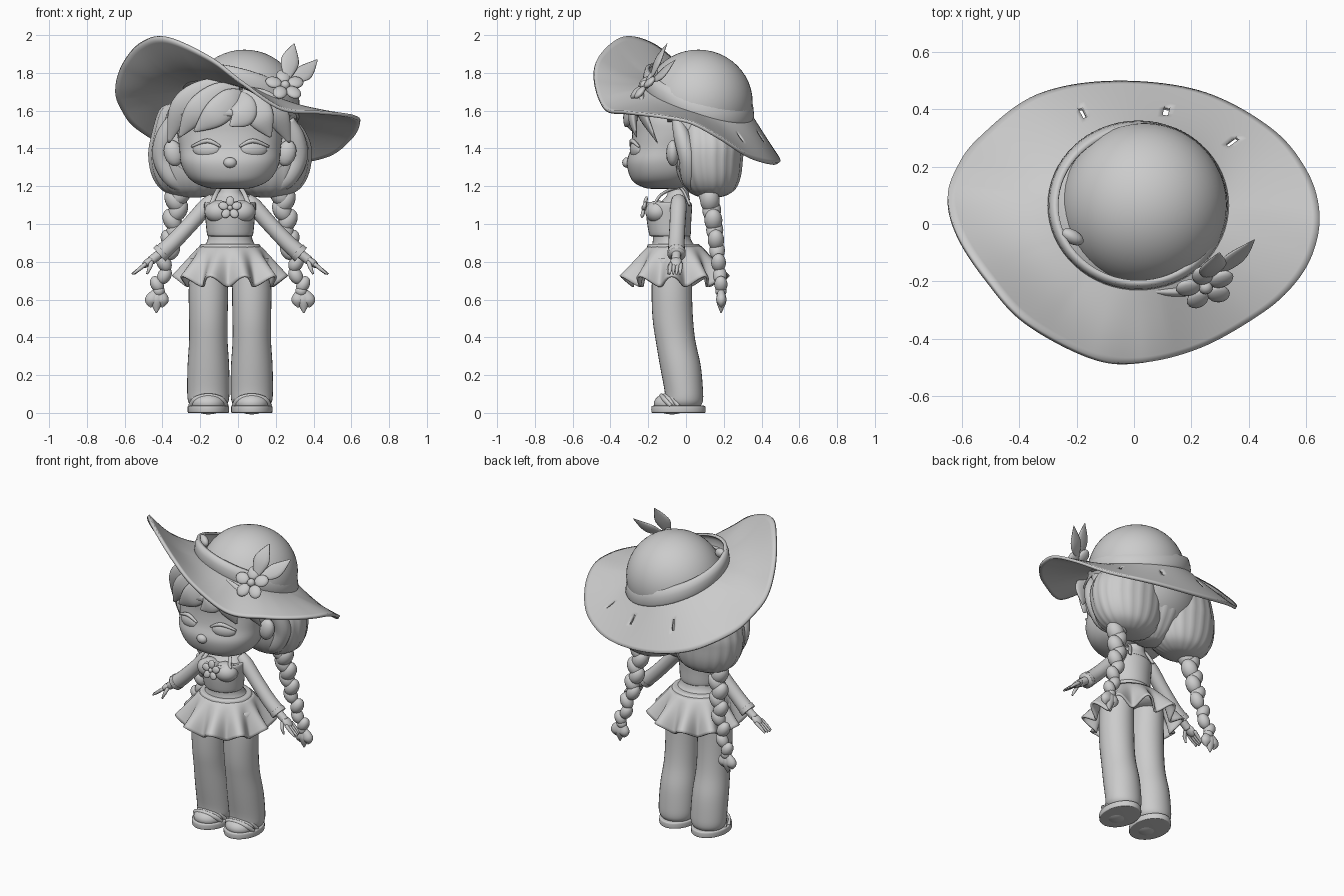
import bpy, bmesh, math
from math import sin, cos, pi, tau
from mathutils import Vector, Matrix, Euler

if "Cube" in bpy.data.objects:
    bpy.data.objects.remove(bpy.data.objects["Cube"])

clay = bpy.data.materials.new("plain_grey")
clay.use_nodes = True
clay.diffuse_color = (0.6, 0.6, 0.6, 1)
clay.node_tree.nodes["Principled BSDF"].inputs["Base Color"].default_value = (0.6, 0.6, 0.6, 1)
BODY_X = -0.042   # the figure stands slightly off the hat's centre


def finish(name, bm, dx=BODY_X, thick=0):
    bmesh.ops.recalc_face_normals(bm, faces=bm.faces)
    me = bpy.data.meshes.new(name)
    bm.to_mesh(me)
    bm.free()
    me.materials.append(clay)
    ob = bpy.data.objects.new(name, me)
    bpy.context.collection.objects.link(ob)
    ob.location.x = dx
    for p in me.polygons:
        p.use_smooth = True
    if thick:
        mod = ob.modifiers.new("thickness", "SOLIDIFY")
        mod.thickness = thick
        mod.offset = 0
    return ob


def ball(name, loc, rad, rot=(0, 0, 0), dx=BODY_X, keep=None, seg=32):
    bm = bmesh.new()
    bmesh.ops.create_uvsphere(bm, u_segments=seg, v_segments=seg // 2, radius=1)
    bm.transform(Matrix.LocRotScale(Vector(loc), Euler(rot), Vector(rad)))
    if keep:
        cut = [f for f in bm.faces if not keep(f.calc_center_median())]
        bmesh.ops.delete(bm, geom=cut, context="FACES")
    return finish(name, bm, dx, 0.02 if keep else 0)


def smooth(pts, steps=6, closed=False):
    """Catmull-Rom resampling of tuples of any length."""
    n, out = len(pts), []
    get = lambda i: Vector(pts[i % n] if closed else pts[max(0, min(n - 1, i))])
    for i in range(n if closed else n - 1):
        a, b, c, d = (get(i + k) for k in (-1, 0, 1, 2))
        for s in range(steps):
            t = s / steps
            out.append(0.5 * (2 * b + (c - a) * t + (2 * a - 5 * b + 4 * c - d) * t * t
                              + (3 * b - a - 3 * c + d) * t ** 3))
    return out if closed else out + [get(n - 1)]


def skin(name, rings, dx=BODY_X, caps=True, thick=0, holes=()):
    bm = bmesh.new()
    vs = [[bm.verts.new(p) for p in r] for r in rings]
    n = len(rings[0])
    for i in range(len(vs) - 1):
        for j in range(n):
            if (i, j) not in holes:
                k = (j + 1) % n
                bm.faces.new((vs[i][j], vs[i][k], vs[i + 1][k], vs[i + 1][j]))
    if caps:
        bm.faces.new(vs[0])
        bm.faces.new(vs[-1])
    return finish(name, bm, dx, thick)


def loft(name, sections, x=0, n=32, ridges=0, square=1.0):
    """Level oval sections given as (z, y, half width, half depth); square < 1 fills the corners."""
    power = lambda c: math.copysign(abs(c) ** square, c)
    rings = []
    for z, y, a, b in smooth(sections, 4):
        ring = []
        for j in range(n):
            k = 1 + (.03 * abs(sin(ridges * pi * j / n)) if ridges else 0)
            ring.append((x + a * k * power(cos(tau * j / n)), y + b * k * power(sin(tau * j / n)), z))
        rings.append(ring)
    return skin(name, rings)


def tube(name, pts, dx=BODY_X, flat=1.0, ref=(0, 1, 0), n=12, steps=6):
    """Tube through (x, y, z, radius); flat squashes it along ref."""
    path = [Vector(p) for p in smooth([tuple(p[:3]) for p in pts], steps)]
    radii = [r[0] for r in smooth([(p[3], 0) for p in pts], steps)]
    rings = []
    for i, p in enumerate(path):
        t = (path[min(i + 1, len(path) - 1)] - path[max(i - 1, 0)]).normalized()
        u = t.cross(Vector(ref)).normalized()
        v = u.cross(t)
        r = max(radii[i], 0.002)
        rings.append([p + u * r * cos(tau * j / n) + v * r * flat * sin(tau * j / n) for j in range(n)])
    return skin(name, rings, dx)


def flower(name, c, size, tilt, dx):
    m = Matrix.Translation(c) @ Euler(tilt).to_matrix().to_4x4()
    for k in range(5):
        a = tau * k / 5 + pi / 2
        ob = ball(f"{name}_petal_{k}", (0.6 * size * cos(a), 0.6 * size * sin(a), 0),
                  (0.42 * size, 0.36 * size, 0.17 * size), (0, 0, a), 0, seg=16)
        ob.data.transform(m)
        ob.location.x = dx
    ball(name + "_centre", c, (0.24 * size,) * 3, dx=dx, seg=16)


# Hat brim: sweeping rim joined to the tilted crown base
rim = [(-.65, .085, 1.71), (-.618, .19, 1.61), (-.54, .295, 1.51), (-.345, .442, 1.40), (-.08, .492, 1.335),
       (.23, .458, 1.32), (.475, .33, 1.36), (.602, .18, 1.455), (.646, .03, 1.535), (.62, -.11, 1.565),
       (.545, -.225, 1.58), (.43, -.32, 1.59), (.23, -.43, 1.61), (.02, -.485, 1.75), (-.15, -.465, 1.88),
       (-.38, -.34, 1.985), (-.52, -.185, 1.955), (-.615, -.04, 1.84)]
edge = smooth(rim, 14, True)


def base(a, k=1.0, up=0.0):
    x, y = .015 + .31 * k * cos(a), .065 + .29 * k * sin(a)
    return Vector((x, y, 1.65 - .25 * x - .3 * (y - .08) + up))


rows = 14
feet = [base(math.atan2(p.y - .065, p.x - .015), .95) for p in edge]
brim = []
for i in range(rows + 1):
    t = i / rows
    ring = []
    for f, e in zip(feet, edge):
        sag = .035 * max(0, min(1, (e.z - f.z + .05) / .25))
        ring.append(f.lerp(e, t) - Vector((0, 0, sag * sin(pi * t))))
    brim.append(ring)
holes = set()
for x, y in ((-.18, .38), (.1, .38), (.335, .29)):
    i, j = min(((i, j) for i in range(rows) for j in range(len(edge))),
               key=lambda q: math.hypot(brim[q[0]][q[1]].x - x, brim[q[0]][q[1]].y - y))
    holes |= {(i - 1, j), (i, j), (i + 1, j)}
skin("hat_brim", brim, 0, False, .018, holes)

# Hat crown, band and knot
ball("hat_crown", (.035, .065, 1.645), (.28, .278, .268), dx=0, seg=48,
     keep=lambda c: c.z > 1.57 - .25 * c.x - .3 * (c.y - .08))
band = [[base(tau * j / 64, k, h) for j in range(64)]
        for k, h in ((.96, -.02), (1.0, .01), (.985, .05), (.955, .085), (.9, .09))]
skin("hat_band", band, 0, False, .012)
ball("band_knot", (-.215, -.045, 1.82), (.045, .025, .03), (0, .3, -.5), 0, seg=16)

# Hat flower and leaves
flower("hat_flower", (.25, -.22, 1.735), .105, (.85, 0, .25), 0)
facing = (.3, -.8, .5)
tube("hat_leaf_tall", [(.26, -.19, 1.76, .01), (.275, -.15, 1.86, .05), (.297, -.10, 1.955, .003)], 0, .25, facing)
tube("hat_leaf_side", [(.28, -.18, 1.76, .01), (.35, -.12, 1.80, .045), (.42, -.055, 1.87, .003)], 0, .25, facing)

# Head and face
loft("head", [(1.186, -.12, .06, .06), (1.192, -.12, .12, .10), (1.22, -.12, .19, .155), (1.265, -.115, .235, .187),
              (1.33, -.11, .262, .203), (1.40, -.095, .268, .198), (1.48, -.07, .28, .215), (1.56, -.06, .28, .225),
              (1.64, -.05, .24, .2), (1.70, -.04, .13, .1)], n=64, square=.88)
ball("nose", (0, -.312, 1.325), (.035, .026, .028), seg=16)
for s, side in ((1, "left"), (-1, "right")):
    ball(side + "_ear", (s * .3, -.07, 1.375), (.05, .035, .07), (0, s * .25, 0), seg=16)
    ball(side + "_eye", (s * .125, -.262, 1.395), (.075, .03, .045), (0, 0, s * .3), seg=24)
    tube(side + "_eyelid", [(s * .05, -.292, 1.41, .006), (s * .12, -.285, 1.44, .012),
                            (s * .205, -.25, 1.41, .006)])

# Hair cap, back hair and gathered lobes
ball("hair_cap", (0, 0, 1.49), (.345, .33, .285), seg=64, keep=lambda c: c.z > 1.57 or c.y > -.04)
loft("back_hair", [(1.17, .1, .06, .06), (1.22, .1, .13, .12), (1.35, .11, .2, .18), (1.5, .11, .2, .18),
                   (1.56, .08, .16, .15)], n=80, ridges=20)
for s, side, top in ((1, "left", 1.52), (-1, "right", 1.60)):
    loft(side + "_hair_lobe", [(1.14, .13, .03, .03), (1.15, .13, .10, .08), (1.185, .13, .165, .13),
                               (1.25, .125, .208, .162), (1.34, .12, .228, .178), (1.43, .12, .222, .182),
                               (top, .11, .175, .16), (top + .04, .09, .11, .10)], s * .2, 80, 20)
    tube(side + "_side_lock", [(s * .31, -.05, 1.55, .03), (s * .345, -.02, 1.46, .05), (s * .355, .01, 1.35, .055),
                               (s * .30, .02, 1.24, .05), (s * .23, .04, 1.17, .01)], flat=.9)


# Fringe strands lying on the forehead, given in x and z
def fringe_point(x, z, r):
    k = 1 - (x / .365) ** 2 - ((z - 1.49) / .31) ** 2
    return (x, -.325 * math.sqrt(max(k, .04)), z, r)


strands = [((.04, 1.72), (-.12, 1.70), (-.255, 1.61), (-.325, 1.43)),
           ((.05, 1.71), (-.06, 1.68), (-.18, 1.59), (-.27, 1.46)),
           ((.06, 1.69), (.0, 1.65), (-.09, 1.57), (-.19, 1.49)),
           ((.05, 1.69), (.07, 1.63), (.06, 1.57), (.0, 1.52)),
           ((.06, 1.69), (.13, 1.63), (.17, 1.55), (.215, 1.46)),
           ((.06, 1.70), (.17, 1.645), (.25, 1.57), (.315, 1.43))]
for k, st in enumerate(strands):
    tube(f"fringe_{k}", [fringe_point(x, z, r) for (x, z), r in zip(st, (.03, .068, .066, .006))], flat=.35, n=20)

# Braids: alternating slanted plaits and a tuft
for s, side in ((1, "left"), (-1, "right")):
    path = smooth([(.275, .12, 1.16), (.295, .145, 1.02), (.32, .165, .86), (.375, .185, .68)], 3)
    for k, p in enumerate(path):
        r = .066 - .0026 * k
        w = 1 if k % 2 else -1
        ball(f"{side}_plait_{k}", (s * (p.x + w * .012), p.y, p.z), (r * .8, r * .82, r * 1.1),
             (0, s * w * .5, 0), seg=20)
    ball(side + "_braid_tie", (s * .377, .185, .645), (.032, .03, .03), seg=16)
    for w in (-1, 0, 1):
        tube(f"{side}_tuft_{w + 1}", [(s * .378, .185, .65, .02), (s * (.388 + w * .028), .187, .595, .036),
                                      (s * (.39 + w * .03), .185, .528 + .03 * abs(w), .003)], flat=.75)

# Torso, top and straps
loft("torso", [(.80, -.06, .16, .13), (.86, -.06, .15, .125), (.92, -.075, .118, .1), (1.0, -.08, .118, .1),
               (1.08, -.075, .125, .09), (1.13, -.05, .10, .07), (1.17, -.04, .06, .055), (1.27, -.04, .06, .055)])
loft("bandeau_top", [(.935, -.085, .11, .1), (.945, -.085, .122, .11), (1.02, -.09, .13, .118),
                     (1.09, -.09, .137, .122), (1.115, -.09, .133, .115), (1.11, -.085, .115, .1)])
for s, side in ((1, "left"), (-1, "right")):
    ball(side + "_bust", (s * .06, -.15, 1.065), (.075, .065, .06))
    tube(side + "_strap", [(s * .10, -.17, 1.1, .013), (s * .075, -.125, 1.16, .012), (s * .055, -.03, 1.19, .012),
                           (s * .09, .02, 1.1, .012)], flat=.6)
flower("top_flower", (0, -.222, 1.085), .062, (1.35, 0, 0), BODY_X)

# Belt and ruffled skirt
loft("belt", [(.855, -.06, .15, .13), (.86, -.06, .168, .147), (.89, -.065, .158, .138), (.895, -.065, .14, .12)])
skirt = []
for i in range(13):
    t = i / 12
    ring = []
    for j in range(144):
        a = tau * j / 144
        wave = cos(10 * a + .5) * t ** 1.4
        rx, ry = .155 + .115 * t ** .8 + .034 * wave, .135 + .125 * t ** .8 + .037 * wave
        ring.append((rx * cos(a), -.06 + ry * sin(a), .88 - .185 * t + .028 * wave))
    skirt.append(ring)
skin("skirt", skirt, caps=False, thick=.012)

# Arms, cuffs and hands
for s, side in ((1, "left"), (-1, "right")):
    tube(side + "_arm", [(s * .085, -.04, 1.13, .035), (s * .125, -.04, 1.095, .043), (s * .21, -.045, 1.0, .042),
                         (s * .30, -.05, .905, .043), (s * .36, -.05, .85, .045)], n=20)
    tube(side + "_cuff", [(s * .355, -.05, .856, .048), (s * .375, -.05, .838, .048)], n=20)
    tube(side + "_wrist", [(s * .35, -.05, .86, .025), (s * .42, -.052, .805, .024)])
    ball(side + "_palm", (s * .435, -.052, .797), (.042, .032, .02), (0, s * .7, 0), seg=16)
    for k in range(4):
        y = -.08 + k * .018
        tube(f"{side}_finger_{k}", [(s * .445, y, .79, .011), (s * .482, y - .004, .76, .01),
                                    (s * (.52 - .006 * abs(k - 1)), y - .006, .735, .005)], n=8, steps=3)
    tube(side + "_thumb", [(s * .415, -.07, .80, .012), (s * .425, -.09, .77, .011),
                           (s * .44, -.095, .735, .005)], n=8, steps=3)

# Trouser legs, feet and sandals
for s, side in ((1, "left"), (-1, "right")):
    x = s * .115
    loft(side + "_leg", [(.82, -.07, .095, .105), (.65, -.075, .104, .107), (.5, -.07, .102, .107),
                         (.38, -.055, .102, .105), (.25, -.03, .11, .108), (.12, -.012, .112, .102),
                         (.065, -.01, .108, .1), (.04, -.01, .095, .09)], x)
    ball(side + "_foot", (x, -.075, .05), (.09, .095, .058))
    loft(side + "_sandal_sole", [(0, -.04, .102, .135), (.004, -.04, .109, .143), (.033, -.04, .109, .143),
                                 (.038, -.04, .102, .135)], x)
    for k, (y, h) in enumerate(((-.115, .085), (-.075, .112))):
        tube(f"{side}_sandal_strap_{k}", [(x - .092, y + .035, .035, .016), (x - .065, y, .07 + k * .01, .018),
                                          (x, y - .015, h, .018), (x + .065, y, .07 + k * .01, .018),
                                          (x + .092, y + .035, .035, .016)], flat=.7)
